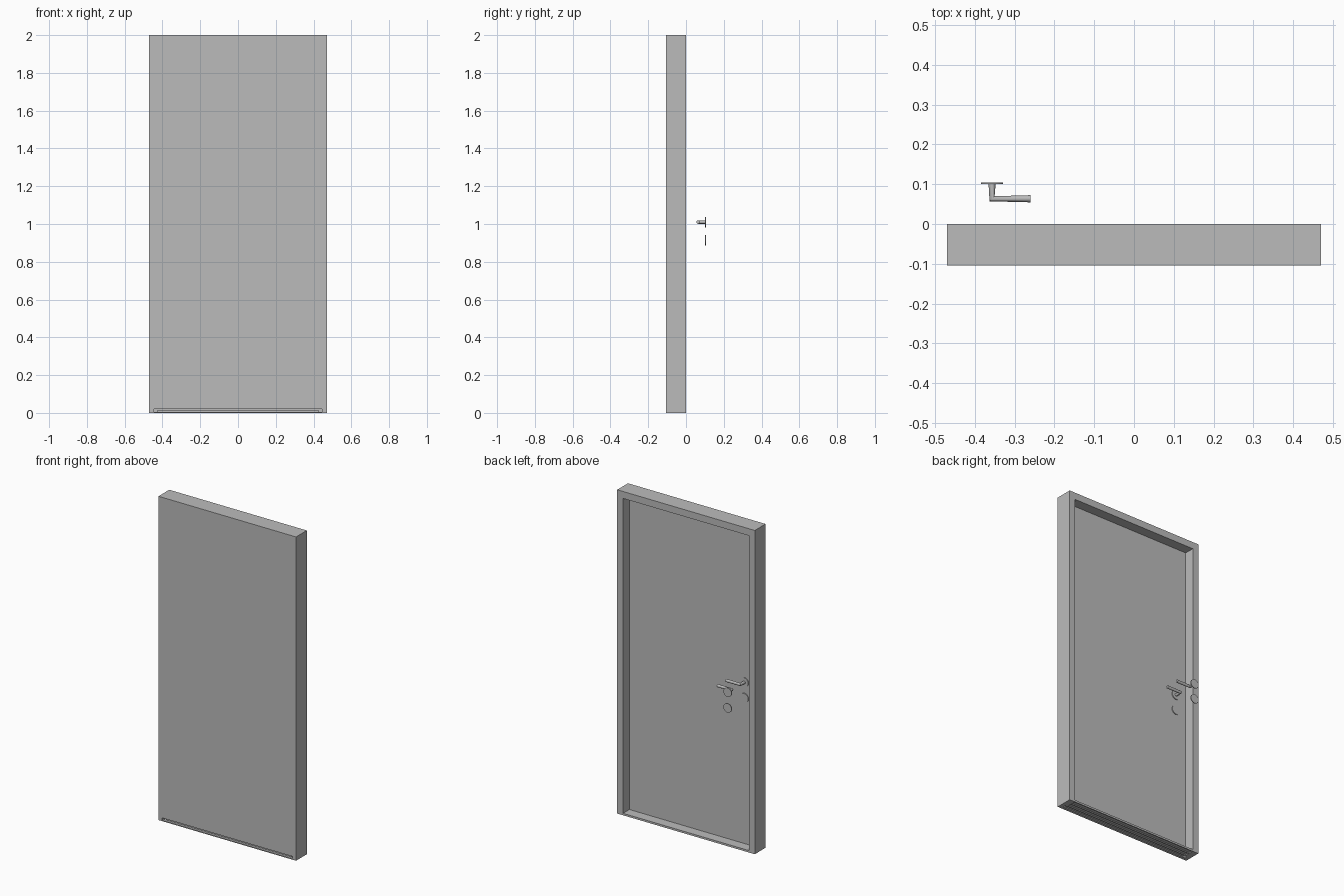
import bpy
import math
from mathutils import Matrix

old = bpy.data.objects.get("Cube")
if old:
    bpy.data.objects.remove(old, do_unlink=True)

grey = bpy.data.materials.new("plain grey")
grey.use_nodes = True
colour = (0.5, 0.5, 0.5, 1)
grey.diffuse_color = colour
grey.node_tree.nodes["Principled BSDF"].inputs["Base Color"].default_value = colour

WIDTH, FRONT, LEAF_BACK = 0.47, -0.105, -0.062
OPENING, SLOT = 0.43, 0.445


def activate(obj):
    bpy.ops.object.select_all(action='DESELECT')
    obj.select_set(True)
    bpy.context.view_layer.objects.active = obj


def box(name, x, y, z):
    """Box centred on x, spanning the y and z ranges."""
    bpy.ops.mesh.primitive_cube_add(size=1)
    obj = bpy.context.object
    obj.name = name
    obj.data.transform(
        Matrix.Translation((0, sum(y) / 2, sum(z) / 2))
        @ Matrix.Diagonal((2 * x, y[1] - y[0], z[1] - z[0], 1)))
    obj.data.materials.append(grey)
    return obj


def cut(target, cutter):
    cutter.hide_render = True
    mod = target.modifiers.new("cut", 'BOOLEAN')
    mod.operation = 'DIFFERENCE'
    mod.solver = 'EXACT'
    mod.object = cutter
    activate(target)
    bpy.ops.object.modifier_apply(modifier=mod.name)
    bpy.data.objects.remove(cutter, do_unlink=True)


# Door leaf and frame in one body, recessed at the back and slotted below
door = box("door_and_frame", WIDTH, (FRONT, 0), (0, 2))
cut(door, box("recess_cutter", OPENING, (LEAF_BACK, 0.1), (-0.1, 1.957)))
cut(door, box("slot_cutter", SLOT, (-0.2, LEAF_BACK - 0.008), (-0.1, 0.02)))
cut(door, box("leaf_foot_cutter", OPENING, (-0.08, 0), (-0.1, 0.012)))

# Threshold: a thin hollow plate on lengthwise ribs
box("threshold_plate", OPENING, (-0.09, 0), (0.006, 0.012))
box("threshold_front_rail", SLOT, (FRONT, -0.088), (0, 0.006))
for i, y in enumerate((-0.068, -0.038, -0.006)):
    box(f"threshold_rib_{i + 1}", OPENING, (y, y + 0.006), (0, 0.007))


def rosette(name, y, z):
    bpy.ops.mesh.primitive_cylinder_add(
        vertices=32, radius=0.028, depth=0.005,
        location=(-0.357, y, z), rotation=(math.pi / 2, 0, 0))
    obj = bpy.context.object
    obj.name = name
    obj.data.materials.append(grey)
    bpy.ops.object.shade_smooth_by_angle()


def lever(name, base, reach):
    """Round bar with a mitred elbow."""
    curve = bpy.data.curves.new(name, 'CURVE')
    curve.dimensions = '3D'
    curve.bevel_depth = 0.009
    curve.bevel_resolution = 6
    curve.use_fill_caps = True
    path = curve.splines.new('POLY')
    path.points.add(2)
    corners = ((-0.357, base), (-0.357, reach), (-0.26, reach))
    for point, (x, y) in zip(path.points, corners):
        point.co = (x, y, 1.01, 1)
    obj = bpy.data.objects.new(name, curve)
    bpy.context.collection.objects.link(obj)
    activate(obj)
    bpy.ops.object.convert(target='MESH')
    obj = bpy.context.object
    obj.data.materials.clear()
    obj.data.materials.append(grey)
    bpy.ops.object.shade_smooth_by_angle()


# Two facing handle sets, one on the leaf and one standing off it
for side, base, direction in (("leaf", LEAF_BACK + 0.0025, 1), ("outer", 0.1025, -1)):
    rosette(f"{side}_handle_rosette", base, 1.01)
    rosette(f"{side}_lock_rosette", base, 0.913)
    lever(f"{side}_handle_lever", base, base + direction * 0.039)
